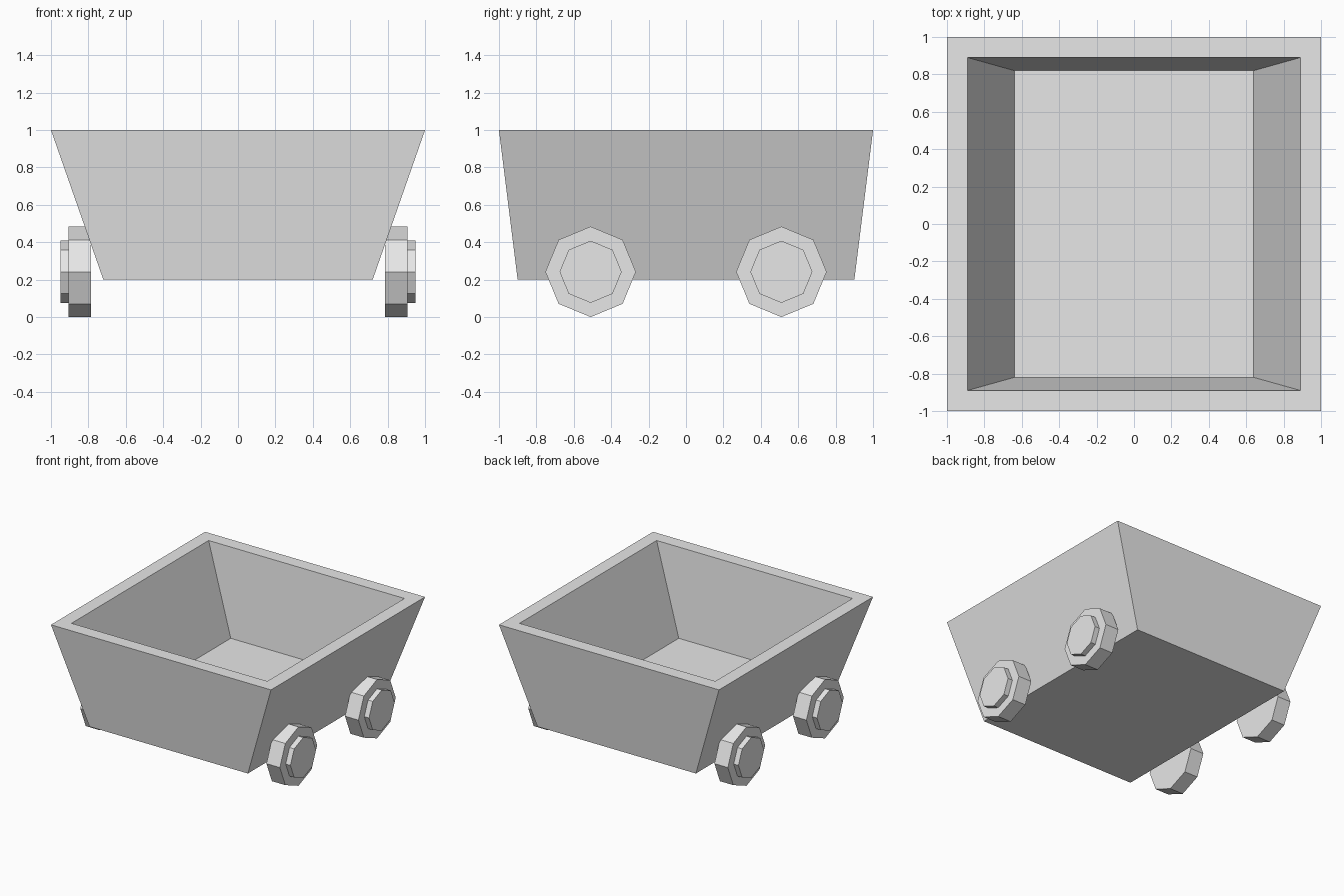
import bpy
import bmesh
from math import pi
from mathutils import Matrix

cube = bpy.data.objects.get("Cube")
if cube:
    bpy.data.objects.remove(cube, do_unlink=True)

grey = bpy.data.materials.new("light_grey")
grey.use_nodes = True
grey.diffuse_color = (0.8, 0.8, 0.8, 1)
grey.node_tree.nodes["Principled BSDF"].inputs["Base Color"].default_value = (0.8, 0.8, 0.8, 1)


def finish(bm, name):
    bmesh.ops.recalc_face_normals(bm, faces=bm.faces)
    mesh = bpy.data.meshes.new(name)
    bm.to_mesh(mesh)
    bm.free()
    mesh.materials.append(grey)
    obj = bpy.data.objects.new(name, mesh)
    bpy.context.collection.objects.link(obj)
    return obj


# Tapered open tub: rectangular rings from outer floor, over the rim, to inner floor
def tub(name, rings):
    bm = bmesh.new()
    loops = [[bm.verts.new((sx * x, sy * y, z))
              for sx, sy in ((-1, -1), (1, -1), (1, 1), (-1, 1))]
             for x, y, z in rings]
    for a, b in zip(loops, loops[1:]):
        for i in range(4):
            j = (i + 1) % 4
            bm.faces.new((a[i], a[j], b[j], b[i]))
    bm.faces.new(loops[0])
    bm.faces.new(loops[-1])
    return finish(bm, name)


tub("tub", [(0.72, 0.9, 0.2), (1, 1, 1), (0.89, 0.89, 1), (0.64, 0.82, 0.29)])


# Octagonal disc with its axis along x, spanning x0 to x1
def disc(name, radius, x0, x1, y, z):
    bm = bmesh.new()
    bmesh.ops.create_cone(
        bm, cap_ends=True, segments=8, radius1=radius, radius2=radius,
        depth=abs(x1 - x0),
        matrix=Matrix.Translation(((x0 + x1) / 2, y, z)) @ Matrix.Rotation(pi / 2, 4, "Y"))
    return finish(bm, name)


# Four wheels, each with a raised hub
for side, s in (("left", 1), ("right", -1)):
    for end, y in (("front", -0.51), ("back", 0.51)):
        disc(f"{end}_{side}_wheel", 0.242, s * 0.785, s * 0.907, y, 0.242)
        disc(f"{end}_{side}_hub", 0.166, s * 0.89, s * 0.95, y, 0.242)
